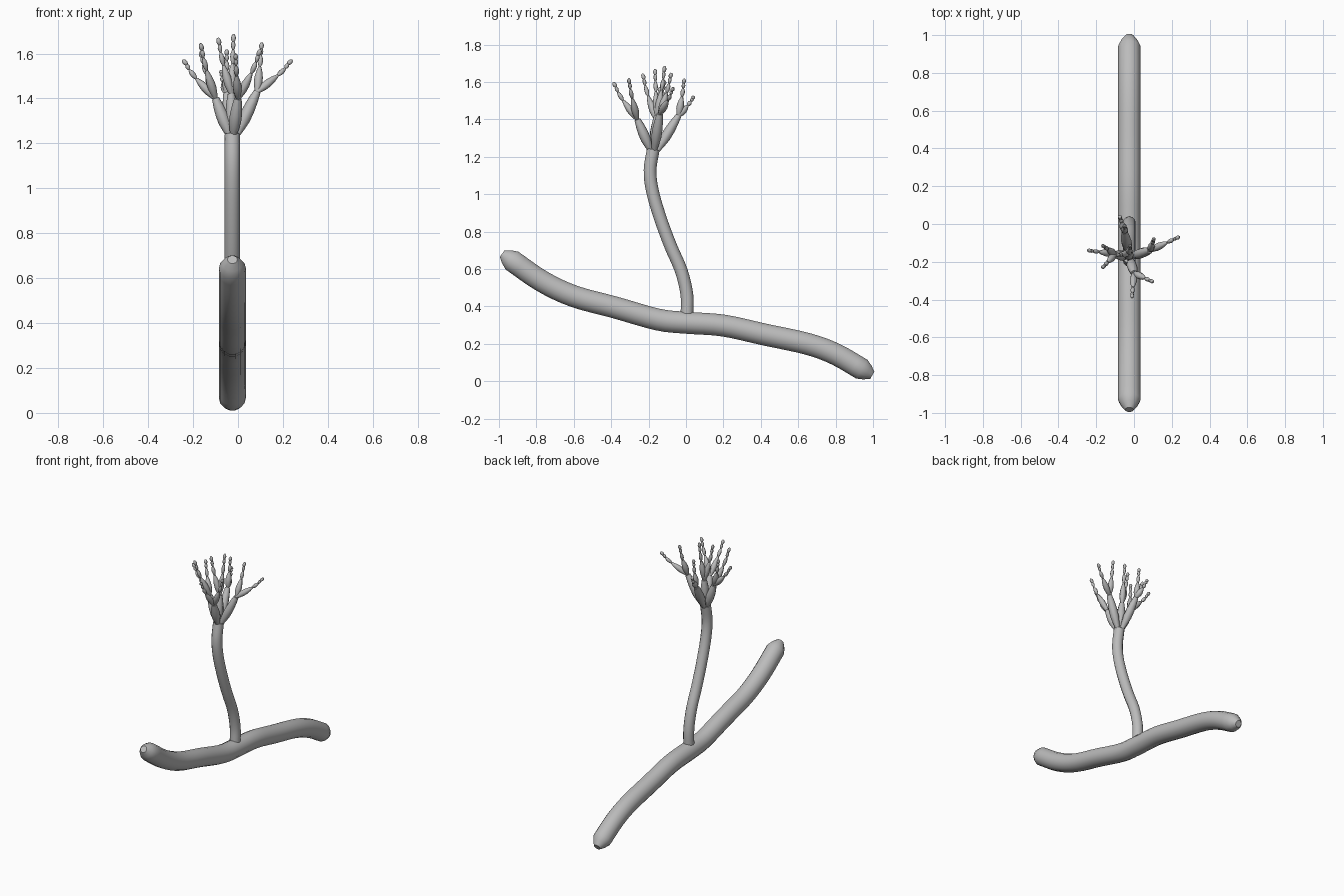
import bpy, bmesh, math
from mathutils import Vector

cube = bpy.data.objects.get("Cube")
if cube:
    bpy.data.objects.remove(cube, do_unlink=True)

grey = bpy.data.materials.new("plain grey")
grey.use_nodes = True
colour = (0.5, 0.5, 0.5, 1)
grey.diffuse_color = colour
grey.node_tree.nodes["Principled BSDF"].inputs["Base Color"].default_value = colour


def spline(pts, steps):
    """Smooth path through the points."""
    p = [2 * pts[0] - pts[1], *pts, 2 * pts[-1] - pts[-2]]
    out = []
    for a, b, c, d in zip(p, p[1:], p[2:], p[3:]):
        for i in range(steps):
            t = i / steps
            out.append(b + (c - a) * t / 2 + (2*a - 5*b + 4*c - d) * t*t / 2
                       + (3*b - a - 3*c + d) * t**3 / 2)
    return out + [pts[-1]]


def sweep(bm, path, radii, sides):
    """Tube along the path with one radius per point and closed ends."""
    rings = []
    for i, (p, r) in enumerate(zip(path, radii)):
        along = (path[min(i + 1, len(path) - 1)] - path[max(i - 1, 0)]).normalized()
        u = Vector((1, 0, 0))
        u = (u - along * u.dot(along)).normalized()
        v = along.cross(u)
        angles = [math.tau * k / sides for k in range(sides)]
        rings.append([bm.verts.new(p + r * (u * math.cos(a) + v * math.sin(a))) for a in angles])
    for a, b in zip(rings, rings[1:]):
        for k in range(sides):
            n = (k + 1) % sides
            bm.faces.new((a[k], a[n], b[n], b[k]))
    bm.faces.new(rings[0][::-1])
    bm.faces.new(rings[-1])


def spindle(bm, a, b, radius, profile):
    """Swollen cell from a to b."""
    n = len(profile) - 1
    sweep(bm, [a.lerp(b, i / n) for i in range(n + 1)], [radius * f for f in profile], 8)


def finish(bm, name, angle=50):
    bmesh.ops.recalc_face_normals(bm, faces=bm.faces[:])
    mesh = bpy.data.meshes.new(name)
    bm.to_mesh(mesh)
    bm.free()
    mesh.materials.append(grey)
    ob = bpy.data.objects.new(name, mesh)
    bpy.context.collection.objects.link(ob)
    bpy.ops.object.select_all(action='DESELECT')
    ob.select_set(True)
    bpy.context.view_layer.objects.active = ob
    bpy.ops.object.shade_smooth_by_angle(angle=math.radians(angle))


MID = -0.025

# Long creeping thread, with blunt tapered ends
line = [(-0.93, 0.645), (-0.77, 0.535), (-0.6, 0.455), (-0.38, 0.395), (-0.15, 0.33), (0, 0.313),
        (0.2, 0.298), (0.42, 0.25), (0.65, 0.2), (0.8, 0.145), (0.94, 0.065)]
path = spline([Vector((MID, y, z)) for y, z in line], 4)
for end, other in ((0, 1), (-1, -2)):
    out = (path[end] - path[other]).normalized()
    tip = [path[end] + out * 0.035, path[end] + out * 0.065]
    path = tip[::-1] + path if end == 0 else path + tip
radii = [0.022, 0.044] + [0.06] * (len(path) - 4) + [0.044, 0.022]
bm = bmesh.new()
sweep(bm, path, radii, 14)
finish(bm, "creeping_thread")

# Upright wavy stalk
line = [(0.005, 0.35), (0.005, 0.46), (-0.025, 0.59), (-0.085, 0.73), (-0.14, 0.88),
        (-0.18, 1.02), (-0.192, 1.13), (-0.175, 1.24)]
path = spline([Vector((MID, y, z)) for y, z in line], 4)
bm = bmesh.new()
sweep(bm, path, [0.034] * len(path), 12)
finish(bm, "stalk")

# Brush: each branch end is followed by the tips of its chains
brush = {
    "left": ((-0.1, -0.16, 1.4), [(-0.24, -0.14, 1.565), (-0.165, -0.23, 1.635), (-0.165, -0.115, 1.6)]),
    "front": ((0, -0.26, 1.4), [(0.097, -0.305, 1.61), (-0.01, -0.385, 1.59)]),
    "right": ((0.085, -0.14, 1.43), [(0.105, -0.08, 1.64), (0.235, -0.07, 1.565)]),
    "back": ((-0.05, -0.04, 1.42), [(-0.075, 0.04, 1.52), (-0.05, -0.01, 1.61)]),
    "middle": ((-0.03, -0.155, 1.42), [(-0.087, -0.165, 1.66), (-0.02, -0.115, 1.675)]),
}
BRANCH = (0.4, 0.75, 1, 1, 0.85, 0.6)
FLASK = (0.35, 0.75, 1, 1, 0.75, 0.35)
SPORE = (0.4, 0.85, 1, 0.85, 0.4)
root = Vector((MID, -0.175, 1.225))
for side, (joint, tips) in brush.items():
    joint = Vector(joint)
    bm = bmesh.new()
    start = root + Vector((joint.x - root.x, joint.y - root.y, 0)) * 0.12
    spindle(bm, start, joint, 0.027, BRANCH)
    finish(bm, side + "_branch")
    bm = bmesh.new()
    for tip in map(Vector, tips):
        # Chains bow slightly outwards, then turn up
        at = [joint.lerp(tip, t) for t in (0, 0.53, 0.77, 0.93, 1)]
        bow = Vector((tip.x - joint.x, tip.y - joint.y, 0)) * 0.08
        at[1] += bow
        at[2] += bow * 0.8
        spindle(bm, at[0] - (at[1] - at[0]) * 0.08, at[1], 0.019, FLASK)
        spindle(bm, at[1], at[2], 0.012, SPORE)
        spindle(bm, at[2], at[3], 0.01, SPORE)
        spindle(bm, at[3] - (at[4] - at[3]) * 0.4, at[4] + (at[4] - at[3]) * 0.6, 0.011, SPORE)
    finish(bm, side + "_spore_chains")
